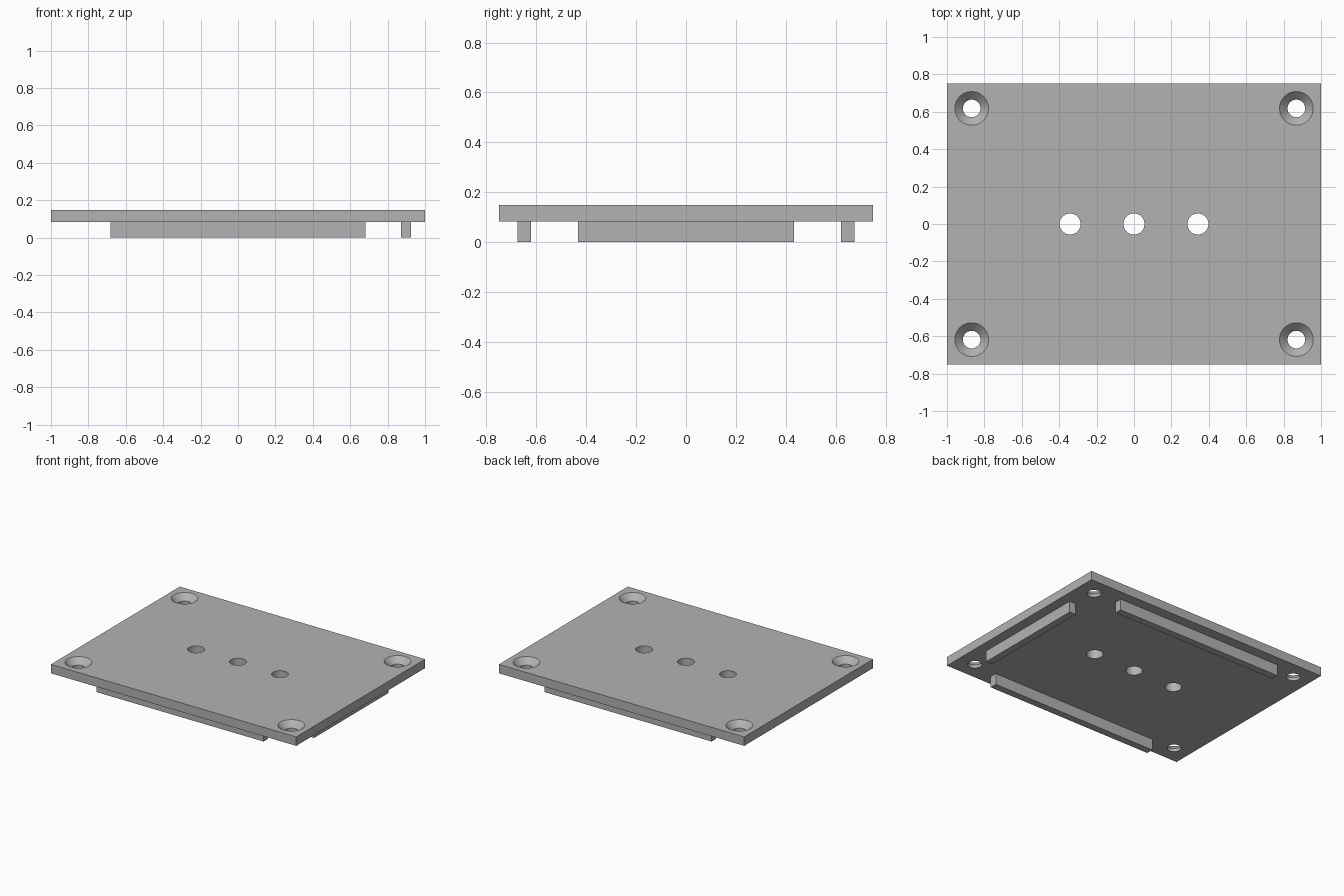
import bpy
import bmesh
from math import tau, radians
from mathutils import Matrix, Vector

if "Cube" in bpy.data.objects:
    bpy.data.objects.remove(bpy.data.objects["Cube"])

RIB_TOP, PLATE_TOP = 0.082, 0.148
HALF_DEPTH = 0.75

grey = bpy.data.materials.new("plain grey")
grey.use_nodes = True
colour = (0.45, 0.45, 0.45, 1)
grey.diffuse_color = colour
grey.node_tree.nodes["Principled BSDF"].inputs["Base Color"].default_value = colour


def make_object(name, bm):
    mesh = bpy.data.meshes.new(name)
    bm.to_mesh(mesh)
    bm.free()
    mesh.materials.append(grey)
    obj = bpy.data.objects.new(name, mesh)
    bpy.context.collection.objects.link(obj)
    return obj


def box(name, low, high):
    low, high = Vector(low), Vector(high)
    bm = bmesh.new()
    matrix = Matrix.Translation((low + high) / 2) @ Matrix.Diagonal((*(high - low), 1))
    bmesh.ops.create_cube(bm, size=1, matrix=matrix)
    return make_object(name, bm)


def add_lathe(bm, x, y, profile, steps=64):
    """Turn a (radius, height) profile around a vertical axis at x, y."""
    verts = [bm.verts.new((x + r, y, z)) for r, z in profile]
    edges = [bm.edges.new(pair) for pair in zip(verts, verts[1:])]
    bmesh.ops.spin(bm, geom=verts + edges, cent=(x, y, 0), axis=(0, 0, 1),
                   angle=tau, steps=steps)


# Flat plate
plate = box("plate", (-1, -HALF_DEPTH, RIB_TOP), (1, HALF_DEPTH, PLATE_TOP))

# Cutters: countersunk corner holes and a row of straight holes
low, high = RIB_TOP - 0.05, PLATE_TOP + 0.05
sink_start = PLATE_TOP - 0.043
countersunk = [(0, low), (0.047, low), (0.047, sink_start),
               (0.09, PLATE_TOP), (0.09, high), (0, high)]
straight = [(0, low), (0.056, low), (0.056, high), (0, high)]
bm = bmesh.new()
for x in (-0.868, 0.868):
    for y in (-0.618, 0.618):
        add_lathe(bm, x, y, countersunk)
for x in (-0.342, 0, 0.342):
    add_lathe(bm, x, 0, straight)
bmesh.ops.remove_doubles(bm, verts=bm.verts, dist=0.0005)
bmesh.ops.recalc_face_normals(bm, faces=bm.faces)
cutter = make_object("hole_cutter", bm)
cutter.hide_render = True

# Cut the holes, then discard the cutter
cut = plate.modifiers.new("holes", "BOOLEAN")
cut.operation = "DIFFERENCE"
cut.solver = "EXACT"
cut.object = cutter
bpy.ops.object.select_all(action="DESELECT")
bpy.context.view_layer.objects.active = plate
plate.select_set(True)
bpy.ops.object.modifier_apply(modifier=cut.name)
bpy.data.objects.remove(cutter)
bpy.ops.object.shade_smooth_by_angle(angle=radians(30))

# Locating ribs underneath: front, back and left side
box("front_rib", (-0.682, -0.675, 0), (0.682, -0.622, RIB_TOP))
box("back_rib", (-0.682, 0.622, 0), (0.682, 0.675, RIB_TOP))
box("left_rib", (0.872, -0.434, 0), (0.925, 0.434, RIB_TOP))
